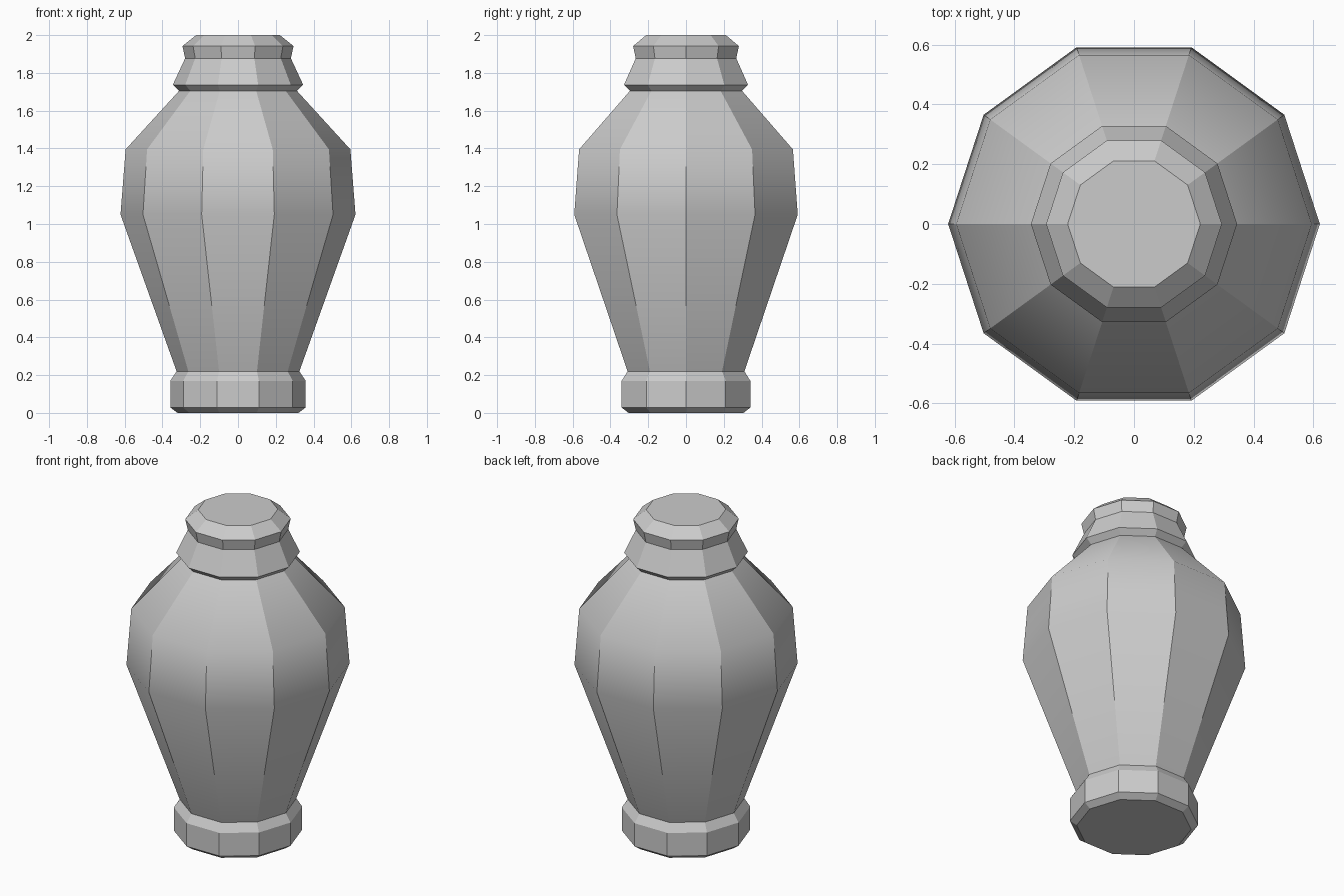
import bpy, bmesh
from math import cos, sin, tau

if "Cube" in bpy.data.objects:
    bpy.data.objects.remove(bpy.data.objects["Cube"])

SIDES = 10


def lathe(name, profile, smooth_levels=()):
    """Closed ten-sided turned solid; rings listed in smooth_levels stay smooth."""
    bm = bmesh.new()
    rings = [[bm.verts.new((r * cos(tau * i / SIDES), r * sin(tau * i / SIDES), z))
              for i in range(SIDES)] for r, z in profile]
    for low, high in zip(rings, rings[1:]):
        for i in range(SIDES):
            j = (i + 1) % SIDES
            bm.faces.new((low[i], low[j], high[j], high[i])).smooth = True
    bm.faces.new(rings[0][::-1])
    bm.faces.new(rings[-1])
    bm.normal_update()
    # crisp facets, soft transitions around the belly and shoulder
    for e in bm.edges:
        z0, z1 = (round(v.co.z, 3) for v in e.verts)
        e.smooth = z0 == z1 and z0 in smooth_levels
    mesh = bpy.data.meshes.new(name)
    bm.to_mesh(mesh)
    bm.free()
    obj = bpy.data.objects.new(name, mesh)
    bpy.context.collection.objects.link(obj)
    return obj


lathe("faceted_urn", [
    (0.32, 0.0), (0.358, 0.028), (0.358, 0.17), (0.325, 0.22),     # foot ring
    (0.622, 1.05), (0.595, 1.395), (0.312, 1.705),                 # belly and shoulder
    (0.345, 1.737), (0.28, 1.877),                                 # flared collar
    (0.294, 1.942), (0.222, 2.0),                                  # capped lip
], smooth_levels=(1.05, 1.395))
